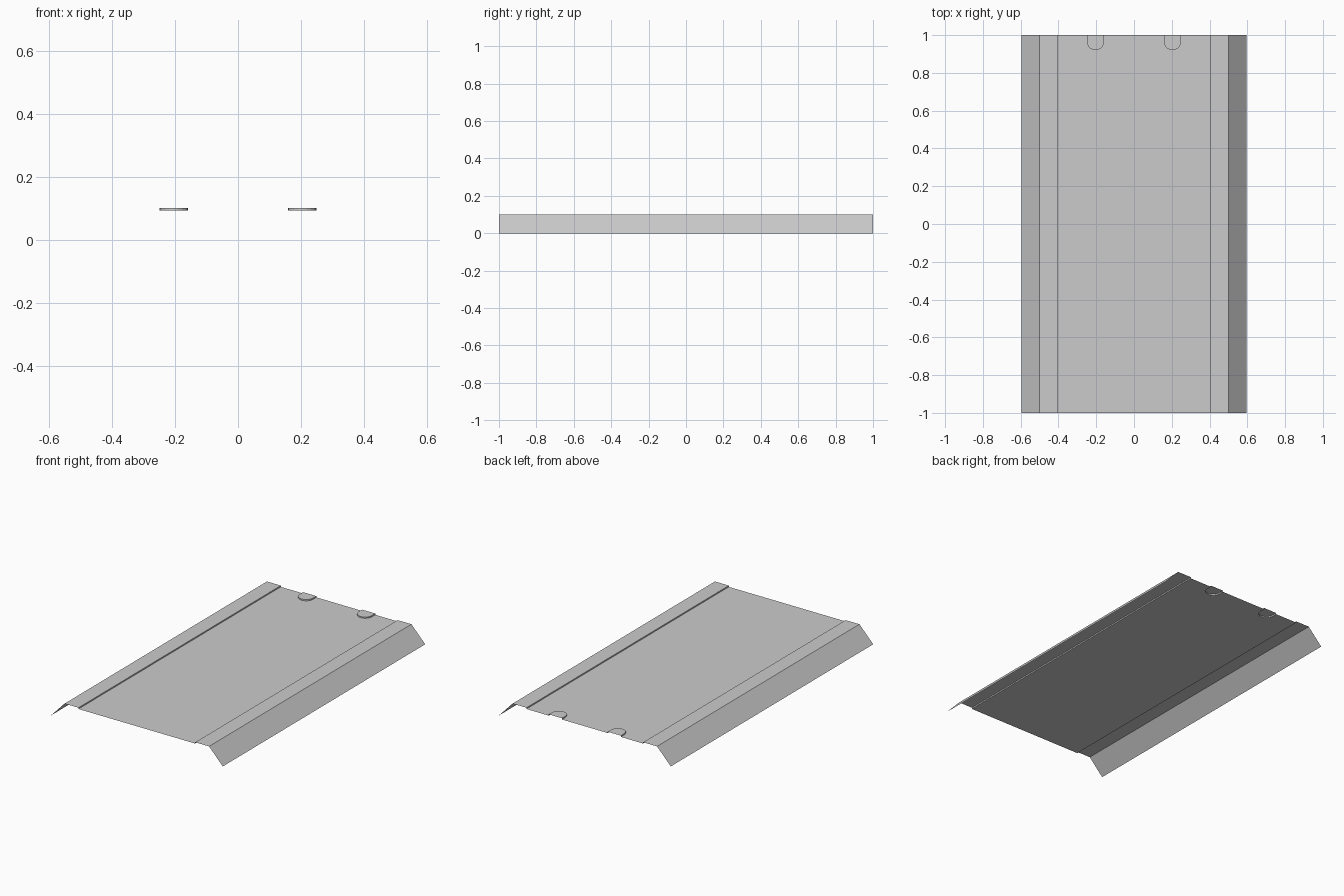
import bpy, math

if "Cube" in bpy.data.objects:
    bpy.data.objects.remove(bpy.data.objects["Cube"])

HALF_LEN = 1.0
TOP, DECK = 0.1, 0.092          # lip height and recessed deck height
TAB_X, TAB_R, TAB_Y = 0.204, 0.0455, 0.966
SEG = 10


def make(name, verts, faces):
    mesh = bpy.data.meshes.new(name)
    mesh.from_pydata(verts, [], faces)
    mesh.update()
    obj = bpy.data.objects.new(name, mesh)
    bpy.context.collection.objects.link(obj)
    return obj


def tab_outline(cx):
    # U-shaped outline, right to left, open at the back edge
    pts = [(cx + TAB_R, HALF_LEN)]
    for i in range(SEG + 1):
        a = math.pi * i / SEG
        pts.append((cx + TAB_R * math.cos(a), TAB_Y - TAB_R * math.sin(a)))
    return pts + [(cx - TAB_R, HALF_LEN)]


# Side rails: recess step, flat lip and sloping flange, open thin sheet
profile = [(0.404, DECK), (0.404, TOP), (0.5, TOP), (0.595, 0.0)]
for name, s in (("right_rail", 1), ("left_rail", -1)):
    verts = [(s * x, y, z) for x, z in profile for y in (-HALF_LEN, HALF_LEN)]
    faces = [(2 * i, 2 * i + 2, 2 * i + 3, 2 * i + 1) for i in range(3)]
    if s < 0:
        faces = [f[::-1] for f in faces]
    make(name, verts, faces)

# Recessed deck with notches where the raised tabs are pressed out
edge = profile[0][0]
outline = [(-edge, -HALF_LEN), (edge, -HALF_LEN), (edge, HALF_LEN)]
outline += tab_outline(TAB_X) + tab_outline(-TAB_X) + [(-edge, HALF_LEN)]
make("deck", [(x, y, DECK) for x, y in outline], [tuple(range(len(outline)))])

# Raised tabs: top face plus curved wall, open at the back
for name, cx in (("right_tab", TAB_X), ("left_tab", -TAB_X)):
    pts = tab_outline(cx)
    n = len(pts)
    verts = [(x, y, z) for z in (DECK, TOP) for x, y in pts]
    faces = [tuple(range(2 * n - 1, n - 1, -1))]
    faces += [(i + 1, i, n + i, n + i + 1) for i in range(n - 1)]
    make(name, verts, faces)
